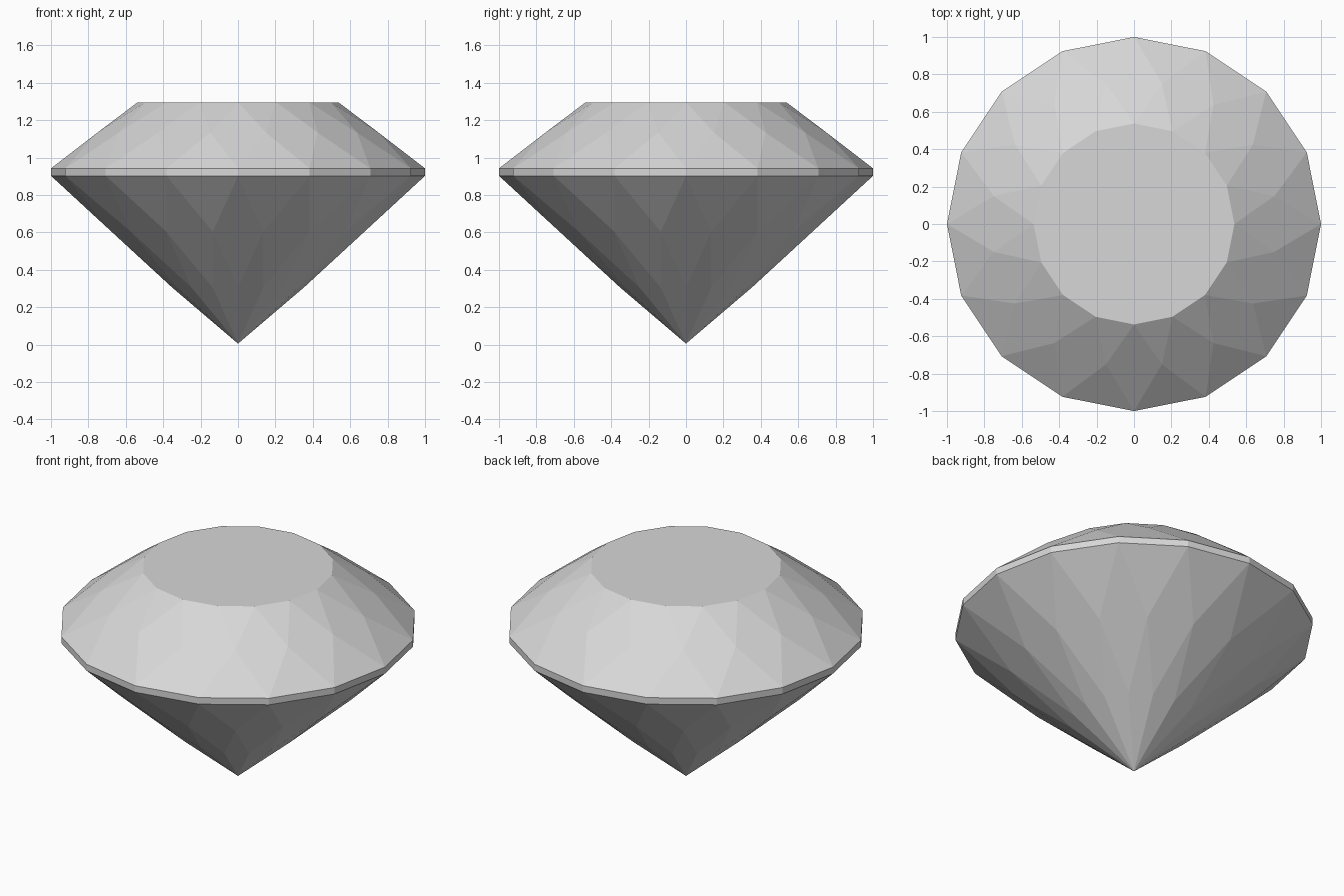
import bpy
import bmesh
from math import sin, cos, pi

SEGMENTS = 16
STEP = 2 * pi / SEGMENTS

cube = bpy.data.objects.get("Cube")
if cube:
    bpy.data.objects.remove(cube, do_unlink=True)

stone = bpy.data.materials.new("pale_grey_stone")
stone.use_nodes = True
grey = (0.68, 0.68, 0.68, 1)
stone.diffuse_color = grey
stone.node_tree.nodes["Principled BSDF"].inputs["Base Color"].default_value = grey

bm = bmesh.new()


def ring(radius, z, turn=0.0):
    """Ring of corners, turned by a fraction of a segment."""
    return [bm.verts.new((radius * cos((i + turn) * STEP),
                          radius * sin((i + turn) * STEP), z))
            for i in range(SEGMENTS)]


# Levels from the table down to the point
table = ring(0.537, 1.295)
crown = ring(0.765, 1.134, 0.5)
girdle_top = ring(1.0, 0.942)
girdle_bottom = ring(1.0, 0.902)
pavilion = ring(0.689, 0.603, 0.5)
lower = ring(0.351, 0.304)
culet = bm.verts.new((0, 0, 0.005))

bm.faces.new(table)
for i in range(SEGMENTS):
    n = (i + 1) % SEGMENTS
    p = i - 1
    # Crown: star, kite and upper girdle facets
    bm.faces.new((table[i], crown[i], table[n]))
    bm.faces.new((table[i], crown[p], girdle_top[i], crown[i]))
    bm.faces.new((crown[i], girdle_top[i], girdle_top[n]))
    # Girdle band
    bm.faces.new((girdle_top[i], girdle_bottom[i], girdle_bottom[n], girdle_top[n]))
    # Pavilion: lower girdle facets, long kites and kites meeting at the point
    bm.faces.new((girdle_bottom[i], pavilion[i], girdle_bottom[n]))
    bm.faces.new((girdle_bottom[i], pavilion[p], lower[i], pavilion[i]))
    bm.faces.new((pavilion[i], lower[i], culet, lower[n]))

bmesh.ops.recalc_face_normals(bm, faces=bm.faces)
mesh = bpy.data.meshes.new("cut_gemstone")
bm.to_mesh(mesh)
bm.free()
mesh.materials.append(stone)
gem = bpy.data.objects.new("cut_gemstone", mesh)
bpy.context.collection.objects.link(gem)
